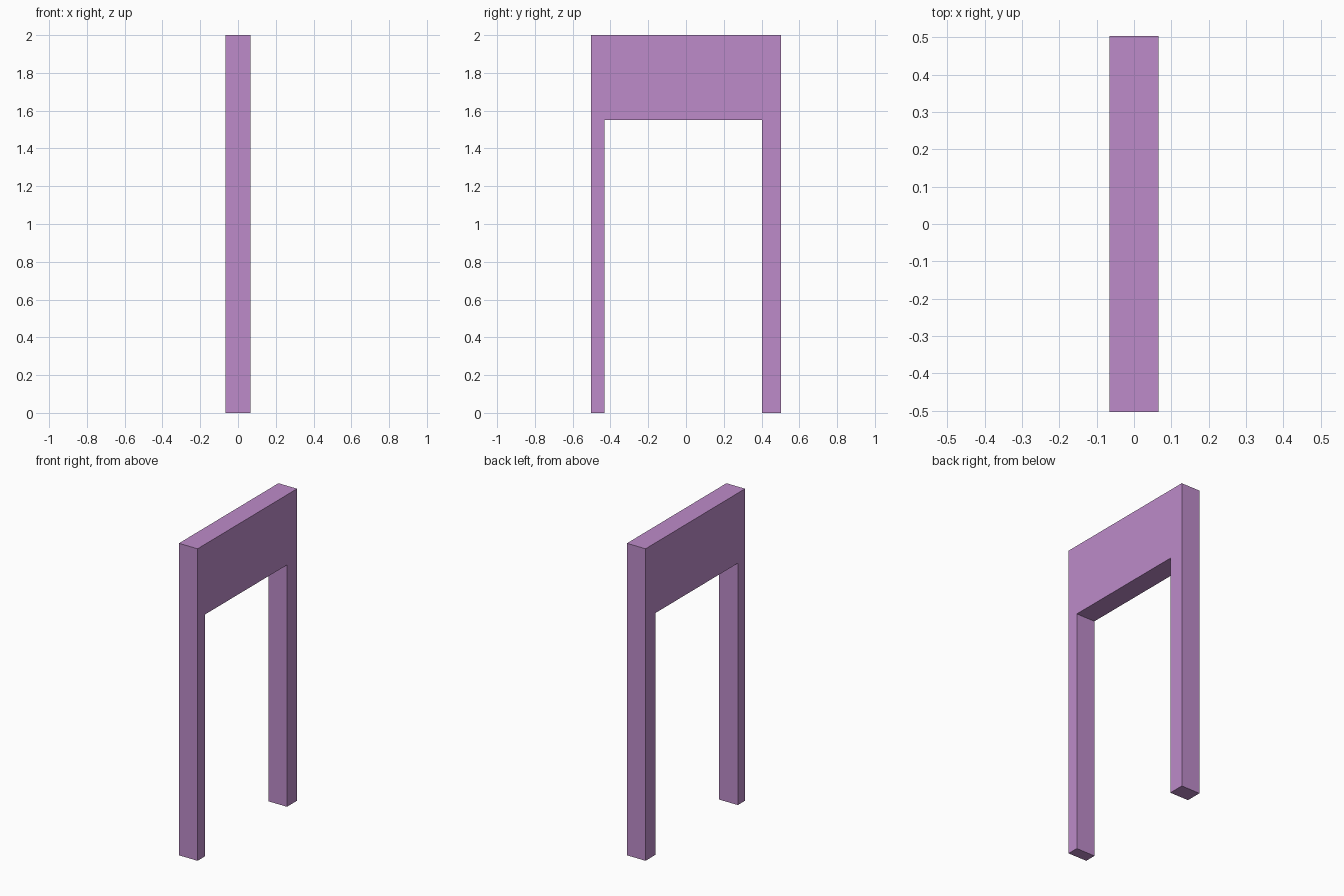
import bpy
import bmesh

cube = bpy.data.objects.get("Cube")
if cube:
    bpy.data.objects.remove(cube, do_unlink=True)

# Single flat colour
lilac = bpy.data.materials.new("lilac")
lilac.use_nodes = True
colour = (0.51, 0.26, 0.585, 1)
lilac.diffuse_color = colour
bsdf = next(n for n in lilac.node_tree.nodes if n.type == 'BSDF_PRINCIPLED')
bsdf.inputs["Base Color"].default_value = colour

# Dimensions
half_thick, half_depth, height = 0.066, 0.504, 2.0
opening_front, opening_back, lintel_base = -0.431, 0.402, 1.55

# Doorway wall: side outline with an open doorway, extruded across x
outline = [
    (-half_depth, 0), (opening_front, 0),
    (opening_front, lintel_base), (opening_back, lintel_base),
    (opening_back, 0), (half_depth, 0),
    (half_depth, height), (-half_depth, height),
]
bm = bmesh.new()
side = bm.faces.new([bm.verts.new((-half_thick, y, z)) for y, z in outline])
extruded = bmesh.ops.extrude_face_region(bm, geom=[side], use_keep_orig=True)
moved = [v for v in extruded["geom"] if isinstance(v, bmesh.types.BMVert)]
bmesh.ops.translate(bm, verts=moved, vec=(2 * half_thick, 0, 0))
bmesh.ops.recalc_face_normals(bm, faces=bm.faces)

mesh = bpy.data.meshes.new("doorway_wall")
bm.to_mesh(mesh)
bm.free()
mesh.materials.append(lilac)
wall = bpy.data.objects.new("doorway_wall", mesh)
bpy.context.collection.objects.link(wall)
